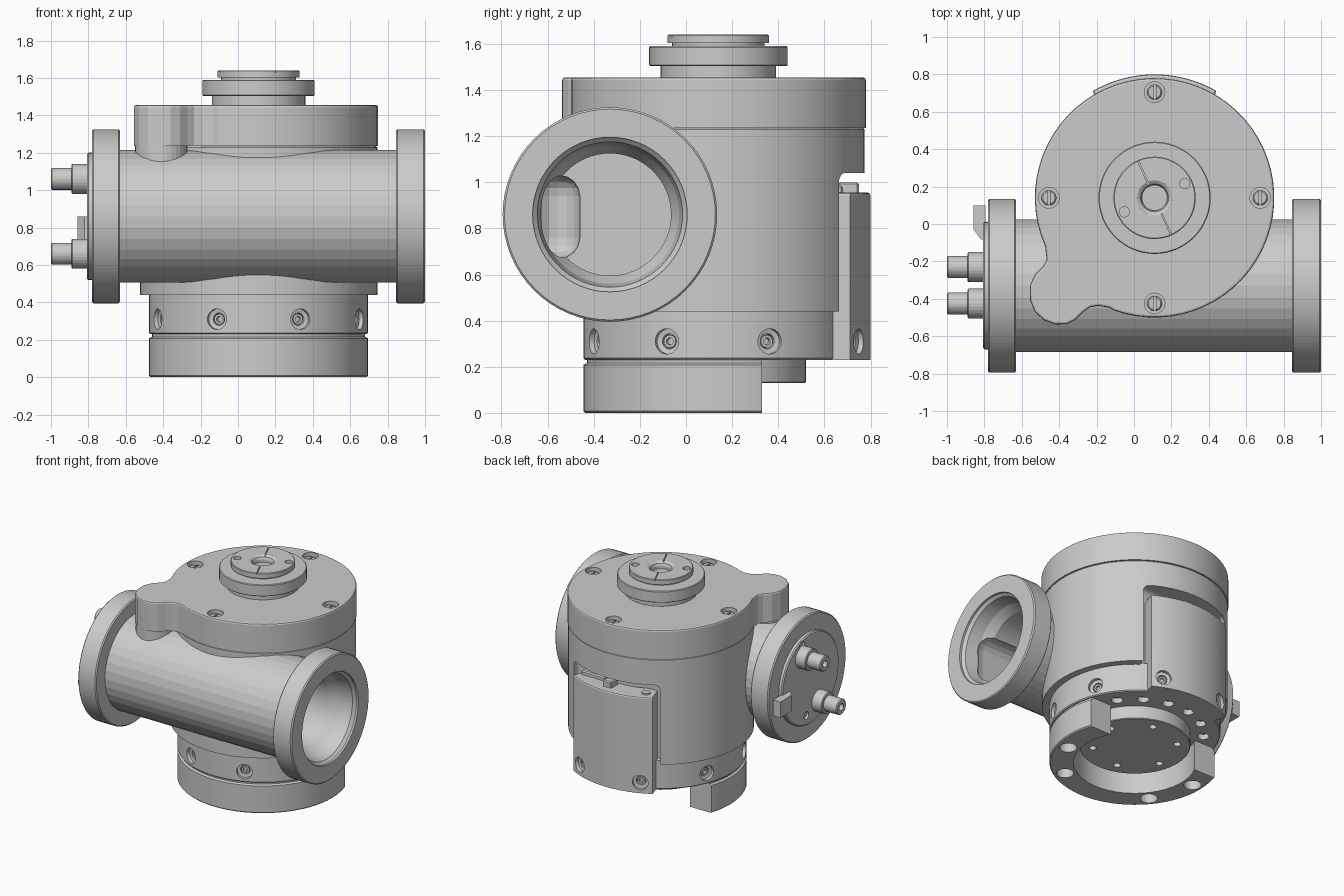
import bpy, bmesh
from math import sin, cos, radians, pi
from mathutils import Matrix, Vector

if "Cube" in bpy.data.objects:
    bpy.data.objects.remove(bpy.data.objects["Cube"])

CX, CY = 0.11, 0.14          # main vertical axis
TY, TZ = -0.33, 0.86         # horizontal tube axis


def place(x, y, z, d=(0, 0, 1)):
    rot = Vector(d).to_track_quat('Z', 'Y').to_matrix().to_4x4()
    return Matrix.Translation((x, y, z)) @ rot


AXIS = place(CX, CY, 0)
TUBE = place(0, TY, TZ, (1, 0, 0))


def finish(name, bm):
    bmesh.ops.recalc_face_normals(bm, faces=bm.faces)
    me = bpy.data.meshes.new(name)
    bm.to_mesh(me)
    bm.free()
    ob = bpy.data.objects.new(name, me)
    bpy.context.collection.objects.link(ob)
    return ob


def lathe(name, profile, places, seg=64):
    """Spin (radius, height) points into a capped solid at each place."""
    bm = bmesh.new()
    for m in places:
        rings = [[bm.verts.new(m @ Vector((r * cos(2 * pi * i / seg), r * sin(2 * pi * i / seg), h)))
                  for i in range(seg)] for r, h in profile]
        for a, b in zip(rings, rings[1:]):
            for i in range(seg):
                j = (i + 1) % seg
                bm.faces.new((a[i], a[j], b[j], b[i]))
        bm.faces.new(rings[0])
        bm.faces.new(rings[-1])
    return finish(name, bm)


def prism(name, pts, z0, z1, bevel=0.0):
    bm = bmesh.new()
    f = bm.faces.new([bm.verts.new((x, y, z0)) for x, y in pts])
    g = bmesh.ops.extrude_face_region(bm, geom=[f])
    top = [v for v in g['geom'] if isinstance(v, bmesh.types.BMVert)]
    for v in top:
        v.co.z = z1
    if bevel:
        edges = [e for e in bm.edges if all(v in top for v in e.verts)]
        bmesh.ops.bevel(bm, geom=edges, offset=bevel, segments=2, profile=0.5, affect='EDGES')
    return finish(name, bm)


def box(name, lo, hi, bevel=0.0, seg=4):
    bm = bmesh.new()
    bmesh.ops.create_cube(bm, size=1)
    for v in bm.verts:
        v.co = [(a + b) / 2 + c * (b - a) for a, b, c in zip(lo, hi, v.co)]
    if bevel:
        bmesh.ops.bevel(bm, geom=bm.edges[:], offset=bevel, segments=seg, profile=0.5, affect='EDGES')
    return finish(name, bm)


def boolean(ob, other, op='DIFFERENCE', keep=False):
    m = ob.modifiers.new('cut', 'BOOLEAN')
    m.operation, m.solver, m.object = op, 'EXACT', other
    bpy.context.view_layer.objects.active = ob
    bpy.ops.object.modifier_apply(modifier=m.name)
    if not keep:
        bpy.data.objects.remove(other)


def arc(r, a0, a1, n):
    return [(CX + r * cos(radians(a0 + (a1 - a0) * i / n)),
             CY + r * sin(radians(a0 + (a1 - a0) * i / n))) for i in range(n + 1)]


def polar(r, angles, z, d=(0, 0, 1)):
    return [place(CX + r * cos(radians(a)), CY + r * sin(radians(a)), z, d) for a in angles]


# main housing: vertical drum joined with the horizontal flanged tube
housing = lathe('housing', [(0.635, 0.44), (0.635, 1.228), (0.628, 1.235)], [AXIS])
boolean(housing, lathe('lobe_column', [(0.14, 0.95), (0.14, 1.235)], [place(-0.41, -0.39, 0)], 32), 'UNION')
boolean(housing, lathe('tube', [(0.355, -0.7), (0.355, 0.9)], [TUBE], 36), 'UNION')
for a, b in ((-0.78, -0.63), (0.845, 1.0)):
    boolean(housing, lathe('flange', [(0.457, a), (0.465, a + .008), (0.465, b - .008), (0.457, b)], [TUBE]), 'UNION')

# bore with side pocket, open at the right flange
boolean(housing, lathe('bore', [(0.265, -0.45), (0.265, 0.8), (0.3, 0.87), (0.315, 0.965),
                                (0.335, 0.985), (0.335, 1.02)], [TUBE]))
boolean(housing, box('pocket', (-0.55, -0.65, 0.67), (0.9, -0.46, 1.03), 0.09))

# rear slot
boolean(housing, box('slot', (CX - 0.36, 0.60, 0.2), (CX + 0.36, 1.0, 1.04), 0.04))

# top cover plate with a lobe at the front left
lobe = [(-0.467, -0.19), (-0.485, -0.225), (-0.53, -0.27), (-0.557, -0.33), (-0.555, -0.41),
        (-0.53, -0.47), (-0.48, -0.515), (-0.42, -0.537), (-0.36, -0.535), (-0.31, -0.51),
        (-0.27, -0.47), (-0.235, -0.445), (-0.19, -0.437), (-0.13, -0.448)]
top_plate = prism('top_plate', arc(0.64, -110, 204, 56) + lobe, 1.235, 1.455, 0.012)
SCREWS = (0, 90, 180, 270)
boolean(top_plate, lathe('holes', [(0.055, 1.40), (0.055, 1.5)], polar(0.565, SCREWS, 0), 24))
screws = lathe('top_screws', [(0.04, 1.39), (0.04, 1.43), (0.033, 1.437)], polar(0.565, SCREWS, 0), 24)
for m in polar(0.565, SCREWS, 0):
    x, y = m.translation[:2]
    boolean(screws, box('s', (x - 0.007, y - 0.05, 1.42), (x + 0.007, y + 0.05, 1.46)))

# output shaft: neck, collar and hub with funnel hole
lathe('shaft_neck', [(0.25, 1.44), (0.25, 1.51)], [AXIS])
lathe('shaft_collar', [(0.295, 1.503), (0.30, 1.508), (0.30, 1.585), (0.295, 1.59)], [AXIS])
hub = lathe('shaft_hub', [(0.2, 1.58), (0.2, 1.603), (0.22, 1.603), (0.22, 1.636), (0.215, 1.64)], [AXIS])
boolean(hub, lathe('funnel', [(0.068, 1.585), (0.068, 1.61), (0.075, 1.628), (0.09, 1.638), (0.1, 1.645)], [AXIS], 40))
boolean(hub, lathe('pins', [(0.027, 1.615), (0.027, 1.66)], polar(0.178, (25, 205), 0), 20))
split = box('split', (-0.003, -0.3, 1.63), (0.003, 0.3, 1.7))
split.data.transform(AXIS @ Matrix.Rotation(radians(24), 4, 'Z'))
boolean(hub, split)

# lower ring, with radial screws all around
RADIAL = [22.5 + 45 * k for k in range(8)]
lower_ring = lathe('lower_ring', [(0.578, 0.23), (0.585, 0.237), (0.585, 0.45)], [AXIS])
cable_cover = prism('cable_cover', arc(0.66, 60, 120, 20) + arc(0.5, 124, 56, 20), 0.23, 0.955, 0.012)
for a in RADIAL:
    back = 60 < a < 120
    r = 0.66 if back else 0.585
    d = (cos(radians(a)), sin(radians(a)), 0)
    hole = lathe('hole', [(0.033, -0.07), (0.033, -0.03), (0.055, -0.025), (0.055, 0.05)],
                 polar(r, [a], 0.31, d), 24)
    boolean(cable_cover if back else lower_ring, hole)
    lathe('radial_screw', [(0.028, -0.09), (0.028, -0.035), (0.016, -0.035), (0.014, -0.05)],
          polar(r, [a], 0.31, d), 16)
boolean(lower_ring, lathe('plate_holes', [(0.04, 0.1), (0.04, 0.27)], polar(0.47, range(35, 150, 22), 0), 20))

# plugs visible in the window above the rear cover
box('rear_plug', (0.10, 0.66, 0.93), (0.17, 0.75, 1.0), 0.008, 1)
box('rear_socket', (0.20, 0.61, 0.93), (0.40, 0.68, 0.985), 0.008, 1)
lathe('rear_cover_screw', [(0.03, 0.94), (0.03, 0.965)], polar(0.59, (115,), 0), 20)

# open base ring, cut straight at the back
base_ring = lathe('base_ring', [(0.577, 0.002), (0.585, 0.01), (0.585, 0.21), (0.57, 0.218), (0.57, 0.235)], [AXIS])
boolean(base_ring, lathe('inside', [(0.42, -0.1), (0.42, 0.3)], [AXIS]))
boolean(base_ring, box('back', (-1, 0.33, -0.1), (1, 1, 0.4)))
boolean(base_ring, lathe('bolts', [(0.06, -0.1), (0.06, 0.1)], polar(0.5, (178, 219, 303, 344), 0), 24))
base_ring.data.transform(Matrix.Translation((0, 0, -0.002)))

# mounting disc inside the base ring
mount_disc = lathe('mount_disc', [(0.375, 0.13), (0.38, 0.135), (0.38, 0.235)], [AXIS])
boolean(mount_disc, lathe('disc_holes', [(0.025, 0.1), (0.025, 0.17)], polar(0.29, range(15, 375, 60), 0), 20))

# connector panel on the left flange
panel = lathe('connector_panel', [(0.34, -0.77), (0.34, -0.8), (0.332, -0.808)], [TUBE])
panel_holes = [place(0, y, z, (1, 0, 0)) for y, z in ((-0.23, 1.15), (-0.28, 0.60))]
boolean(panel, lathe('panel_holes', [(0.028, -0.79), (0.028, -0.85)], panel_holes, 20))
lathe('connectors', [(0.08, -0.80), (0.08, -0.885), (0.075, -0.89), (0.058, -0.89), (0.058, -0.994),
                     (0.052, -1.0), (0.025, -1.0), (0.025, -0.96)],
      [place(0, y, z, (1, 0, 0)) for y, z in ((-0.23, 1.06), (-0.425, 0.66))], 28)

# key tab beside the panel
tab = prism('key_tab', [(-0.79, -0.09), (-0.82, -0.08), (-0.857, -0.03), (-0.857, 0.1), (-0.795, 0.1),
                        (-0.795, 0.02), (-0.78, 0.0)], 0.74, 0.86)

# crisp edges, smooth drums, faceted tube
bpy.ops.object.select_all(action='DESELECT')
for ob in bpy.context.scene.objects:
    ob.select_set(True)
bpy.context.view_layer.objects.active = housing
bpy.ops.object.shade_smooth_by_angle(angle=radians(8))
